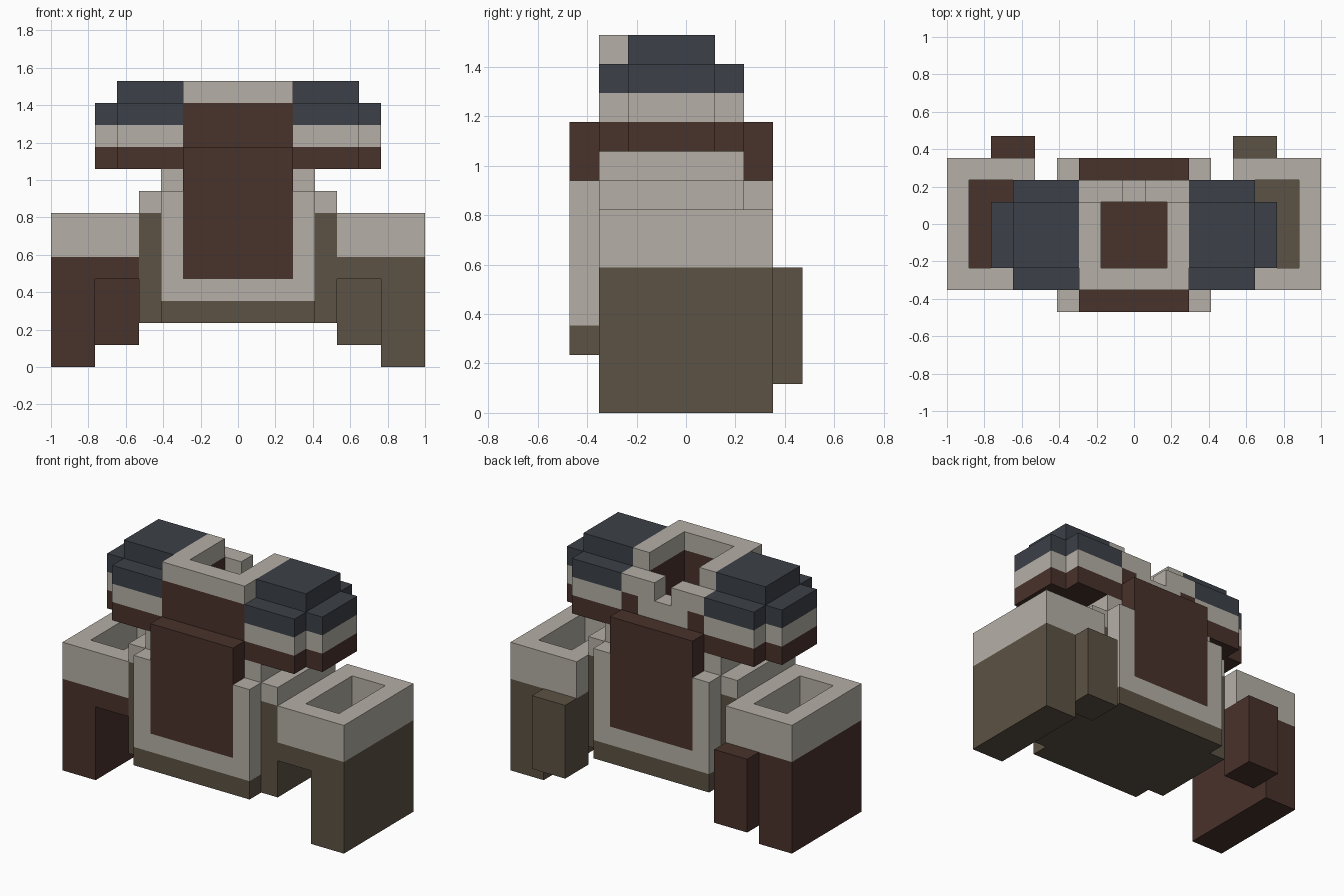
import bpy, bmesh

if "Cube" in bpy.data.objects:
    bpy.data.objects.remove(bpy.data.objects["Cube"])

U = 2 / 17  # block unit


def material(name, rgb):
    m = bpy.data.materials.new(name)
    lin = [((c / 255 + 0.055) / 1.055) ** 2.4 for c in rgb]
    m.diffuse_color = (*lin, 1)
    m.use_nodes = True
    m.node_tree.nodes["Principled BSDF"].inputs["Base Color"].default_value = m.diffuse_color
    return m


BEIGE = material("warm_beige", (181, 175, 166))
BROWN = material("dark_brown", (73, 50, 43))
OLIVE = material("olive_brown", (92, 82, 68))
NAVY = material("slate_navy", (60, 65, 72))


def part(name, mat, *boxes, mirror=False):
    """One object from blocks (x0, x1, y0, y1, z0, z1) in grid units."""
    bm = bmesh.new()
    for x0, x1, y0, y1, z0, z1 in boxes:
        if mirror:
            x0, x1 = 17 - x1, 17 - x0
        verts = bmesh.ops.create_cube(bm, size=1)["verts"]
        for v in verts:
            v.co = (((x1 if v.co.x > 0 else x0) - 8.5) * U,
                    ((y1 if v.co.y > 0 else y0) - 4) * U,
                    (z1 if v.co.z > 0 else z0) * U)
    me = bpy.data.meshes.new(name)
    bm.to_mesh(me)
    bm.free()
    me.materials.append(mat)
    ob = bpy.data.objects.new(name, me)
    bpy.context.collection.objects.link(ob)


def ring(x0, x1, y0, y1, z0, z1):
    """Four walls, one unit thick, around an opening."""
    return [(x0, x1, y0, y0 + 1, z0, z1), (x0, x1, y1 - 1, y1, z0, z1),
            (x0, x0 + 1, y0 + 1, y1 - 1, z0, z1),
            (x1 - 1, x1, y0 + 1, y1 - 1, z0, z1)]


# Torso core: olive below, beige band on top, neck
part("torso_core", OLIVE, (4, 13, 1, 6, 2, 7))
part("torso_top", BEIGE, (4, 13, 1, 6, 7, 8))
part("neck", BEIGE, (5, 12, 1, 6, 8, 9))

# Front and back plates with hem, frame and brown panel
for side, y in (("front", 0), ("back", 6)):
    part(side + "_hem", OLIVE, (5, 12, y, y + 1, 2, 3))
    part(side + "_frame", BEIGE, (5, 12, y, y + 1, 3, 4),
         (5, 6, y, y + 1, 4, 8), (11, 12, y, y + 1, 4, 8))
    part(side + "_panel", BROWN, (6, 11, y, y + 1, 4, 10))

# Collar around the top opening
part("collar_base", BROWN, (6, 11, 1, 6, 9, 10))
part("collar_front", BROWN, (6, 11, 1, 2, 10, 12))
part("collar_sides", BROWN, (6, 7, 2, 5, 10, 12), (10, 11, 2, 5, 10, 12),
     (6, 7, 5, 6, 10, 11), (10, 11, 5, 6, 10, 11))
part("collar_back", BEIGE, (7, 10, 5, 6, 10, 11),
     (6, 8, 5, 6, 11, 12), (9, 11, 5, 6, 11, 12))
part("collar_rim", BEIGE, (6, 11, 1, 2, 12, 13),
     (6, 7, 2, 5, 12, 13), (10, 11, 2, 5, 12, 13))

for side, mir, dark in (("left", False, BROWN), ("right", True, OLIVE)):
    # Layered shoulder
    for layer, mat, z in (("lower", BROWN, 9), ("middle", BEIGE, 10),
                          ("upper", NAVY, 11)):
        part(f"{side}_shoulder_{layer}", mat, (3, 6, 1, 6, z, z + 1),
             (2, 3, 2, 5, z, z + 1), mirror=mir)
    part(side + "_shoulder_cap", NAVY, (3, 6, 2, 5, 12, 13), mirror=mir)
    # Sleeve with open beige cuff and rear tab
    part(side + "_sleeve", dark, (0, 4, 1, 7, 4, 5), (0, 2, 1, 7, 0, 4),
         mirror=mir)
    part(side + "_cuff", BEIGE, *ring(0, 4, 1, 7, 5, 7), mirror=mir)
    part(side + "_rear_tab", dark, (2, 4, 6, 8, 1, 4), (2, 4, 7, 8, 4, 5),
         mirror=mir)
